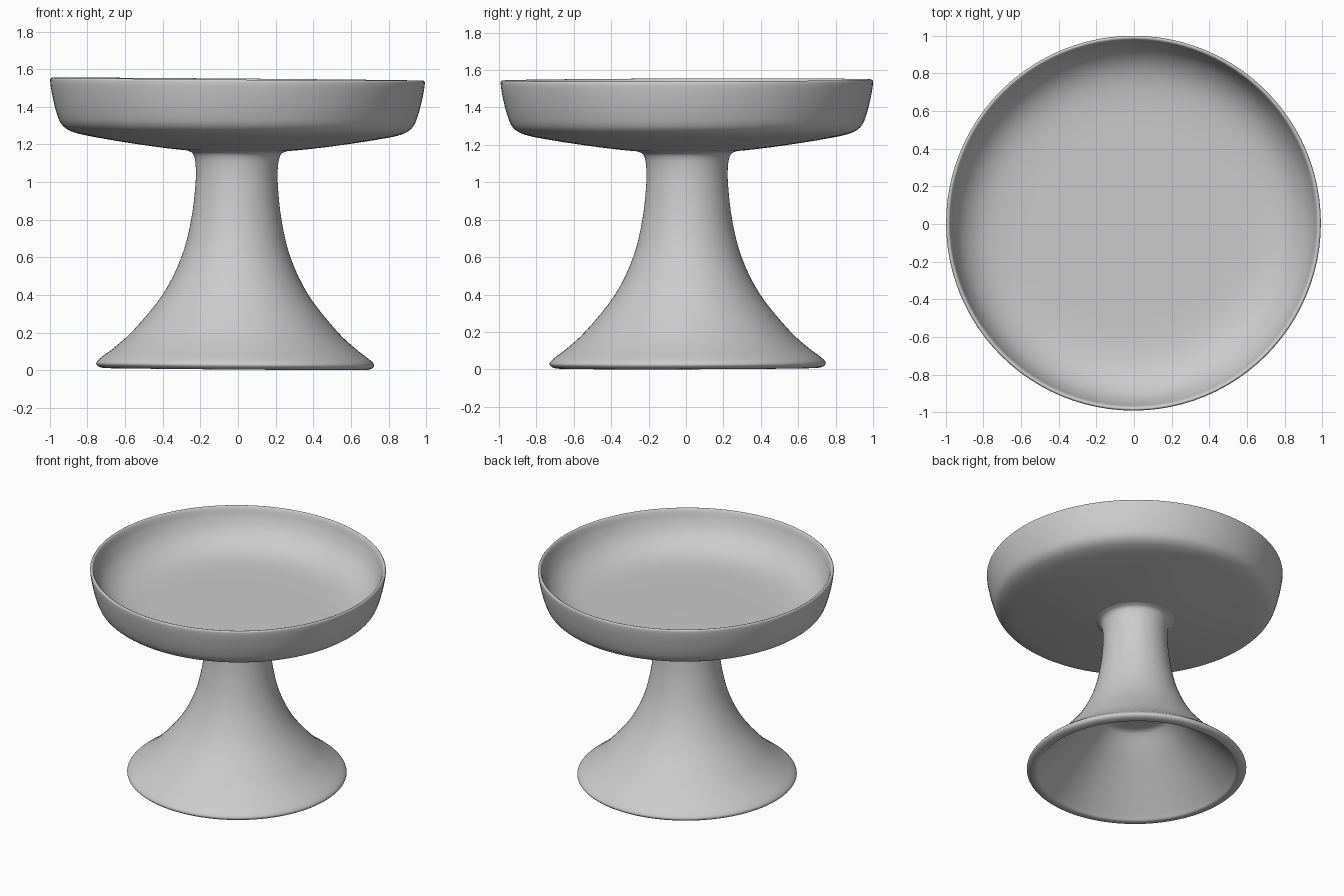
import bpy, bmesh, math
from mathutils import Matrix, Vector

cube = bpy.data.objects.get("Cube")
if cube:
    bpy.data.objects.remove(cube, do_unlink=True)

clay = bpy.data.materials.new("plain grey")
clay.use_nodes = True
GREY = (0.6, 0.6, 0.6, 1)
clay.diffuse_color = GREY
clay.node_tree.nodes["Principled BSDF"].inputs["Base Color"].default_value = GREY

# The piece leans very slightly to its left
LEAN = (Matrix.Translation((-0.015, 0.009, 0))
        @ Matrix.Rotation(0.008, 4, "Y") @ Matrix.Rotation(0.003, 4, "X"))


def smooth_profile(points, steps=4):
    """Run a soft curve through (radius, height) points."""
    p = [Vector((r, 0, z)) for r, z in points]
    p = [p[0]] + p + [p[-1]]
    out = []
    for a, b, c, d in zip(p, p[1:], p[2:], p[3:]):
        # tangents scaled by segment length keep uneven spacing calm
        h = (c - b).length
        m1 = (c - a) * (h / max((b - a).length + h, 1e-6))
        m2 = (d - b) * (h / max((d - c).length + h, 1e-6))
        for i in range(steps):
            t = i / steps
            out.append(b * (2 * t**3 - 3 * t**2 + 1) + m1 * (t**3 - 2 * t**2 + t)
                       + c * (3 * t**2 - 2 * t**3) + m2 * (t**3 - t**2))
    out.append(p[-1])
    for v in out:
        v.x = max(v.x, 0)
    return out


def lathe(name, points, segments=96):
    bm = bmesh.new()
    verts = [bm.verts.new(v) for v in smooth_profile(points)]
    edges = [bm.edges.new(pair) for pair in zip(verts, verts[1:])]
    bmesh.ops.spin(bm, geom=verts + edges, cent=(0, 0, 0), axis=(0, 0, 1),
                   angle=math.tau, steps=segments, use_duplicate=False)
    bmesh.ops.remove_doubles(bm, verts=bm.verts, dist=0.0005)
    bmesh.ops.recalc_face_normals(bm, faces=bm.faces)
    for f in bm.faces:
        f.smooth = True
    mesh = bpy.data.meshes.new(name)
    bm.to_mesh(mesh)
    bm.free()
    mesh.materials.append(clay)
    obj = bpy.data.objects.new(name, mesh)
    bpy.context.collection.objects.link(obj)
    obj.matrix_world = LEAN
    return obj


# Shallow bowl: underside, wall, rounded rim, curved inner wall, flat floor
lathe("bowl", [
    (0, 1.155), (0.25, 1.165), (0.5, 1.193), (0.8, 1.241), (0.89, 1.266),
    (0.934, 1.30), (0.96, 1.36), (0.983, 1.45), (0.996, 1.535),
    (0.988, 1.547), (0.976, 1.54), (0.955, 1.475), (0.915, 1.40),
    (0.85, 1.338), (0.77, 1.30), (0.66, 1.28), (0.5, 1.275), (0, 1.275)])

# Flared pedestal: outside, rounded lip, conical hollow with a flat ceiling
lathe("pedestal", [
    (0.27, 1.168), (0.235, 1.15), (0.22, 1.1), (0.218, 1.0), (0.24, 0.8),
    (0.29, 0.6), (0.388, 0.4), (0.55, 0.2), (0.65, 0.11), (0.722, 0.055),
    (0.739, 0.03), (0.722, 0.012), (0.68, 0.007), (0.655, 0.03),
    (0.58, 0.105), (0.46, 0.225), (0.34, 0.345), (0.25, 0.44),
    (0.22, 0.456), (0.18, 0.46), (0, 0.46)])
